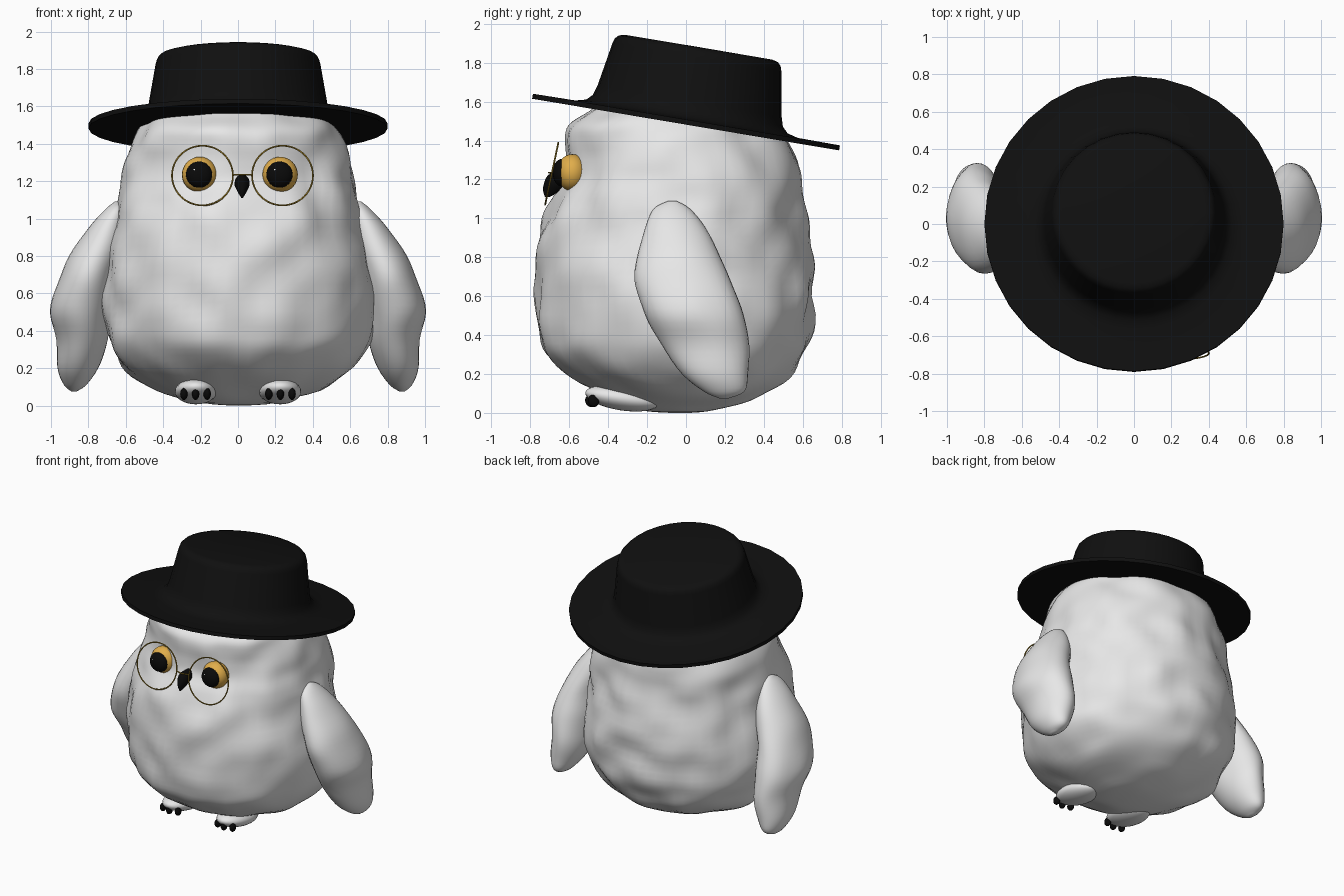
import bpy, bmesh, math
from mathutils import Matrix, Vector, noise

cube = bpy.data.objects.get("Cube")
if cube:
    bpy.data.objects.remove(cube)


def material(name, rgb, roughness=0.8):
    mat = bpy.data.materials.new(name)
    mat.use_nodes = True
    mat.diffuse_color = (*rgb, 1)
    shader = mat.node_tree.nodes["Principled BSDF"]
    shader.inputs["Base Color"].default_value = (*rgb, 1)
    shader.inputs["Roughness"].default_value = roughness
    return mat


WHITE = material("feather white", (0.8, 0.8, 0.8))
FELT = material("hat black", (0.005, 0.005, 0.005))
BLACK = material("glossy black", (0.003, 0.003, 0.003))
AMBER = material("eye amber", (0.75, 0.42, 0.07))
GOLD = material("frame gold", (0.3, 0.19, 0.02))


def finish(obj, name, mat, angle=40):
    obj.name = name
    obj.data.name = name
    obj.data.materials.append(mat)
    bpy.ops.object.select_all(action="DESELECT")
    obj.select_set(True)
    bpy.context.view_layer.objects.active = obj
    bpy.ops.object.shade_smooth_by_angle(angle=math.radians(angle))
    return obj


def resample(rows, steps):
    """Smooth the section table with a Catmull-Rom spline."""
    out = []
    for i in range(len(rows) - 1):
        a, b = rows[max(i - 1, 0)], rows[i]
        c, d = rows[i + 1], rows[min(i + 2, len(rows) - 1)]
        for k in range(steps):
            t = k / steps
            out.append([
                q + 0.5 * t * (r - p + t * (2 * p - 5 * q + 4 * r - s + t * (3 * (q - r) + s - p)))
                for p, q, r, s in zip(a, b, c, d)])
    return out + [list(rows[-1])]


def loft(name, rows, mat, sides=48, steps=1, bump=0, scale=5, side=1, matrix=None, angle=40):
    """Join elliptical sections, each given as height, x range and y range."""
    bm = bmesh.new()
    rings = []
    for z, x0, x1, y0, y1 in resample(rows, steps):
        ring = []
        for k in range(sides):
            a = math.tau * k / sides
            p = Vector(((x0 + x1) / 2 + (x1 - x0) / 2 * math.cos(a),
                        (y0 + y1) / 2 + (y1 - y0) / 2 * math.sin(a), z))
            if bump:
                out = Vector((math.cos(a), math.sin(a), 0))
                fade = min(1, (x1 - x0) * 2)
                p += out * bump * fade * noise.noise(p * scale)
            p.x *= side
            ring.append(bm.verts.new(p))
        rings.append(ring)
    for low, high in zip(rings, rings[1:]):
        for k in range(sides):
            n = (k + 1) % sides
            bm.faces.new((low[k], low[n], high[n], high[k]))
    bm.faces.new(rings[0])
    bm.faces.new(rings[-1])
    bmesh.ops.recalc_face_normals(bm, faces=bm.faces)
    mesh = bpy.data.meshes.new(name)
    bm.to_mesh(mesh)
    bm.free()
    obj = bpy.data.objects.new(name, mesh)
    bpy.context.collection.objects.link(obj)
    if matrix:
        obj.matrix_world = matrix
    return finish(obj, name, mat, angle)


def ball(name, centre, radii, mat, tilt=0):
    bpy.ops.mesh.primitive_uv_sphere_add(segments=24, ring_count=16, location=centre)
    obj = bpy.context.object
    obj.scale = radii
    obj.rotation_euler.x = math.radians(tilt)
    return finish(obj, name, mat)


# Plump body: height, half width, front, back
body = [(0, 0.03, -0.08, 0.02), (0.015, 0.2, -0.24, 0.15), (0.08, 0.43, -0.4, 0.36),
        (0.18, 0.59, -0.58, 0.52), (0.3, 0.68, -0.72, 0.61), (0.42, 0.72, -0.76, 0.65),
        (0.6, 0.73, -0.775, 0.66), (0.8, 0.705, -0.775, 0.65), (1, 0.67, -0.735, 0.62),
        (1.1, 0.645, -0.69, 0.61), (1.2, 0.63, -0.62, 0.59), (1.3, 0.61, -0.61, 0.56),
        (1.4, 0.565, -0.62, 0.52), (1.48, 0.52, -0.6, 0.48), (1.55, 0.465, -0.5, 0.44),
        (1.62, 0.38, -0.38, 0.36), (1.67, 0.22, -0.2, 0.22), (1.69, 0.03, -0.02, 0.04)]
loft("body", [(z, -w, w, f, b) for z, w, f, b in body], WHITE,
     sides=72, steps=4, bump=0.035, angle=80)

# Folded wings: height, inner, outer, front, back
wing = [(1.09, 0.64, 0.66, -0.09, -0.05), (1.05, 0.6, 0.71, -0.165, 0.02),
        (0.95, 0.6, 0.8, -0.215, 0.1), (0.8, 0.62, 0.9, -0.25, 0.18),
        (0.65, 0.66, 0.97, -0.255, 0.24), (0.5, 0.68, 1, -0.21, 0.3),
        (0.35, 0.7, 0.97, -0.13, 0.325), (0.2, 0.75, 0.965, -0.02, 0.32),
        (0.11, 0.81, 0.93, 0.09, 0.3), (0.075, 0.865, 0.89, 0.17, 0.22)]

for label, s in (("left", 1), ("right", -1)):
    loft(label + "_wing", wing, WHITE, sides=32, steps=4, bump=0.02, side=s, angle=80)

    # Eye with pupil and catchlight
    ex = 0.215 * s + 0.01
    ball(label + "_eye", (ex, -0.585, 1.235), (0.095, 0.08, 0.095), AMBER)
    ball(label + "_pupil", (ex - 0.003, -0.64, 1.235), (0.07, 0.045, 0.07), BLACK)
    ball(label + "_catchlight", (ex - 0.027, -0.674, 1.26), (0.007, 0.005, 0.007), WHITE)

    # Round wire lens rim, leaning back at the top
    bpy.ops.mesh.primitive_torus_add(
        location=(0.024 + 0.214 * s, -0.69, 1.23), rotation=(math.radians(78), 0, 0),
        major_radius=0.163, minor_radius=0.0045, major_segments=48, minor_segments=8)
    finish(bpy.context.object, label + "_lens_rim", GOLD, 80)

    # Foot and three claws
    ball(label + "_foot", (0.225 * s, -0.33, 0.075), (0.113, 0.19, 0.062), WHITE, -9)
    for i, name in enumerate(("inner", "middle", "outer")):
        x = (0.165 + 0.062 * i) * s
        y = -0.49 if name == "middle" else -0.475
        ball(f"{label}_{name}_claw", (x, y, 0.062), (0.02, 0.028, 0.032), BLACK, 20)

# Glasses bridge
curve = bpy.data.curves.new("glasses_bridge", "CURVE")
curve.dimensions = "3D"
curve.bevel_depth = 0.0045
spline = curve.splines.new("POLY")
spline.points.add(2)
for point, (x, y) in zip(spline.points, ((-0.03, -0.69), (0.024, -0.705), (0.077, -0.69))):
    point.co = (x, y, 1.235, 1)
curve.materials.append(GOLD)
bpy.context.collection.objects.link(bpy.data.objects.new("glasses_bridge", curve))

# Small hooked beak
beak = [(1.235, 0.012, -0.69, -0.6), (1.215, 0.034, -0.715, -0.6), (1.18, 0.04, -0.73, -0.6),
        (1.145, 0.025, -0.735, -0.64), (1.11, 0.004, -0.725, -0.7)]
loft("beak", [(z, 0.022 - w, 0.022 + w, f, b) for z, w, f, b in beak], BLACK, sides=20, steps=3)

# Tilted wide-brimmed hat: radius and height along its own axis
hat = [(0.3, -0.012), (0.8, -0.012), (0.8, 0.014), (0.58, 0.016), (0.525, 0.03), (0.495, 0.06),
       (0.48, 0.11), (0.44, 0.34), (0.432, 0.365), (0.415, 0.383), (0.385, 0.391), (0.02, 0.392)]
tilt = Matrix.Translation((0, 0, 1.494)) @ Matrix.Rotation(math.radians(-9.55), 4, "X")
loft("hat", [(h, -r, r, -r, r) for r, h in hat], FELT, sides=32, matrix=tilt)
